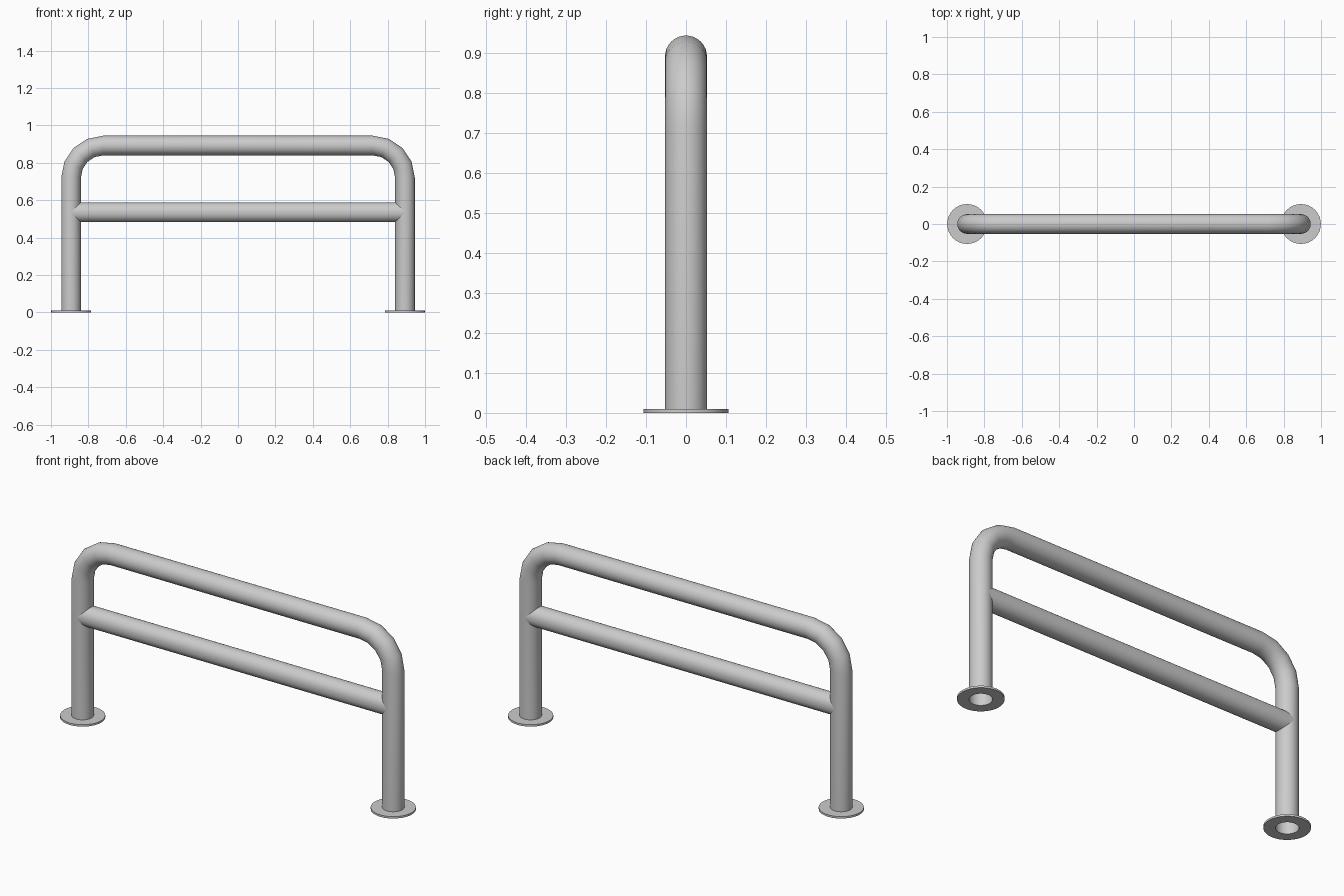
import bpy, bmesh
from math import sin, cos, pi, sqrt

if "Cube" in bpy.data.objects:
    bpy.data.objects.remove(bpy.data.objects["Cube"])

R = 0.0525        # tube radius
LEG_X = 0.8925    # leg axis
BEND = 0.172      # bend radius on the tube axis
TOP_Z = 0.8925    # top rail axis
RAIL_Z = 0.535    # lower rail axis
SIDES = 32
BEND_STEPS = 4


def lofted(name, rings, closed=False):
    """Mesh object made by bridging equal-sized rings of points."""
    bm = bmesh.new()
    rows = [[bm.verts.new(p) for p in ring] for ring in rings]
    pairs = list(zip(rows, rows[1:]))
    if closed:
        pairs.append((rows[-1], rows[0]))
    for a, b in pairs:
        for i in range(len(a)):
            j = (i + 1) % len(a)
            bm.faces.new((a[i], a[j], b[j], b[i]))
    bmesh.ops.recalc_face_normals(bm, faces=bm.faces)
    mesh = bpy.data.meshes.new(name)
    bm.to_mesh(mesh)
    bm.free()
    ob = bpy.data.objects.new(name, mesh)
    bpy.context.collection.objects.link(ob)
    bpy.ops.object.select_all(action='DESELECT')
    bpy.context.view_layer.objects.active = ob
    ob.select_set(True)
    bpy.ops.object.shade_smooth_by_angle(angle=pi / 5)
    return ob


ANGLES = [2 * pi * i / SIDES for i in range(SIDES)]

# Bent hoop: both legs and the top rail in one tube, open at the floor
path = [(-LEG_X, 0, pi)]
for side, start in ((-1, pi), (1, pi / 2)):
    for k in range(BEND_STEPS + 1):
        t = start - k * pi / 2 / BEND_STEPS
        path.append((side * (LEG_X - BEND) + BEND * cos(t),
                     TOP_Z - BEND + BEND * sin(t), t))
path.append((LEG_X, 0, 0))
lofted("bent_hoop", [[(x + R * cos(a) * cos(t), R * sin(a), z + R * cos(a) * sin(t))
                      for a in ANGLES] for x, z, t in path])


# Lower rail, with ends shaped to fit the round legs
def rail_end(side):
    return [(side * (LEG_X - sqrt(max(0, R * R - (R * sin(a)) ** 2))),
             R * sin(a), RAIL_Z + R * cos(a)) for a in ANGLES]


lofted("lower_rail", [rail_end(-1), rail_end(1)])

# Ring-shaped floor flanges
for side, label in ((-1, "left"), (1, "right")):
    profile = [(R, 0), (0.1065, 0), (0.1065, 0.01), (R, 0.01)]
    lofted(label + "_floor_flange",
           [[(side * LEG_X + r * cos(a), r * sin(a), z) for a in ANGLES]
            for r, z in profile], closed=True)
